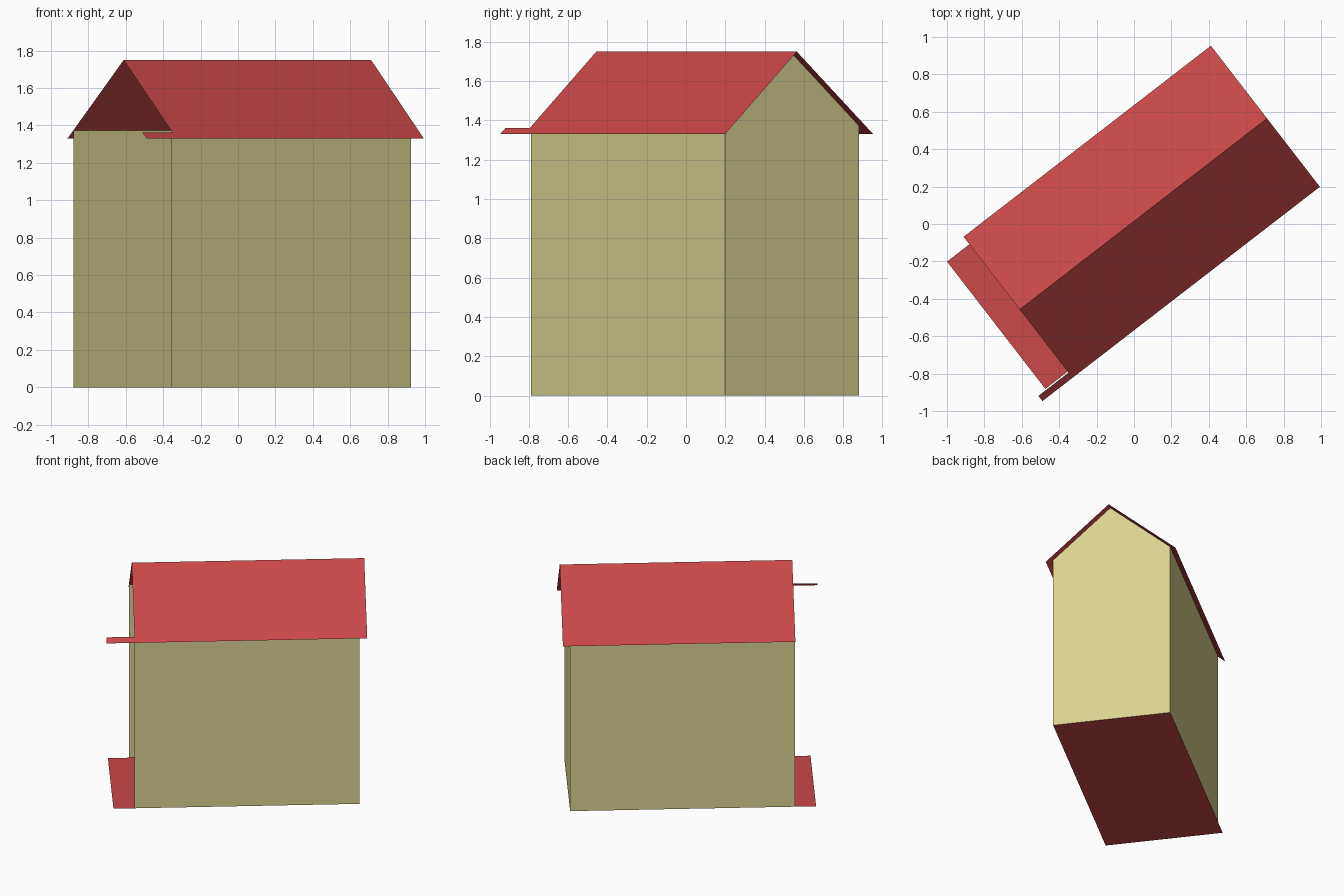
import bpy
import bmesh
import math

cube = bpy.data.objects.get("Cube")
if cube:
    bpy.data.objects.remove(cube)


def make_material(name, rgb):
    mat = bpy.data.materials.new(name)
    mat.use_nodes = True
    color = (*rgb, 1.0)
    mat.diffuse_color = color
    mat.node_tree.nodes["Principled BSDF"].inputs["Base Color"].default_value = color
    return mat


olive = make_material("pale olive", (0.70, 0.645, 0.28))
red = make_material("brick red", (0.59, 0.065, 0.068))

# The house is laid out along its own ridge, then turned about z
TURN = math.radians(37.68)


def panel(name, points, mat):
    """One flat sheet through the given corner points."""
    bm = bmesh.new()
    bm.faces.new([bm.verts.new(p) for p in points])
    mesh = bpy.data.meshes.new(name)
    bm.to_mesh(mesh)
    bm.free()
    mesh.materials.append(mat)
    obj = bpy.data.objects.new(name, mesh)
    obj.rotation_euler.z = TURN
    bpy.context.collection.objects.link(obj)
    return obj


# Layout: positions along the ridge, across it, and heights
open_end, closed_end = -0.763, 0.854
porch_end, tab_end, roof_end = -0.914, -0.966, 0.908
front, back, ridge = -0.408, 0.452, 0.012
front_eave, back_eave = -0.45, 0.503
eave_z, ridge_z = 1.33, 1.75


def roof_height(across):
    eave = front_eave if across < ridge else back_eave
    return ridge_z + (eave_z - ridge_z) * (across - ridge) / (eave - ridge)


front_z, back_z = roof_height(front), roof_height(back)

# Floor, running out past the open end as a porch
panel("floor", [(porch_end, front, 0), (closed_end, front, 0),
                (closed_end, back, 0), (porch_end, back, 0)], red)

# Long side walls
panel("front_wall", [(open_end, front, 0), (closed_end, front, 0),
                     (closed_end, front, front_z), (open_end, front, front_z)], olive)
panel("back_wall", [(closed_end, back, 0), (open_end, back, 0),
                    (open_end, back, back_z), (closed_end, back, back_z)], olive)

# Gable wall at the closed end; the other end stays open
panel("gable_wall", [(closed_end, front, 0), (closed_end, back, 0),
                     (closed_end, back, back_z), (closed_end, ridge, ridge_z),
                     (closed_end, front, front_z)], olive)

# Roof slopes; the front eave has a narrow tab reaching over the porch
tab_top = front - 0.007
tab_z = roof_height(tab_top)
panel("front_roof", [(tab_end, front_eave, eave_z), (roof_end, front_eave, eave_z),
                     (roof_end, ridge, ridge_z), (open_end, ridge, ridge_z),
                     (open_end, tab_top, tab_z), (tab_end, tab_top, tab_z)], red)
panel("back_roof", [(open_end, ridge, ridge_z), (roof_end, ridge, ridge_z),
                    (roof_end, back_eave, eave_z), (open_end, back_eave, eave_z)], red)
